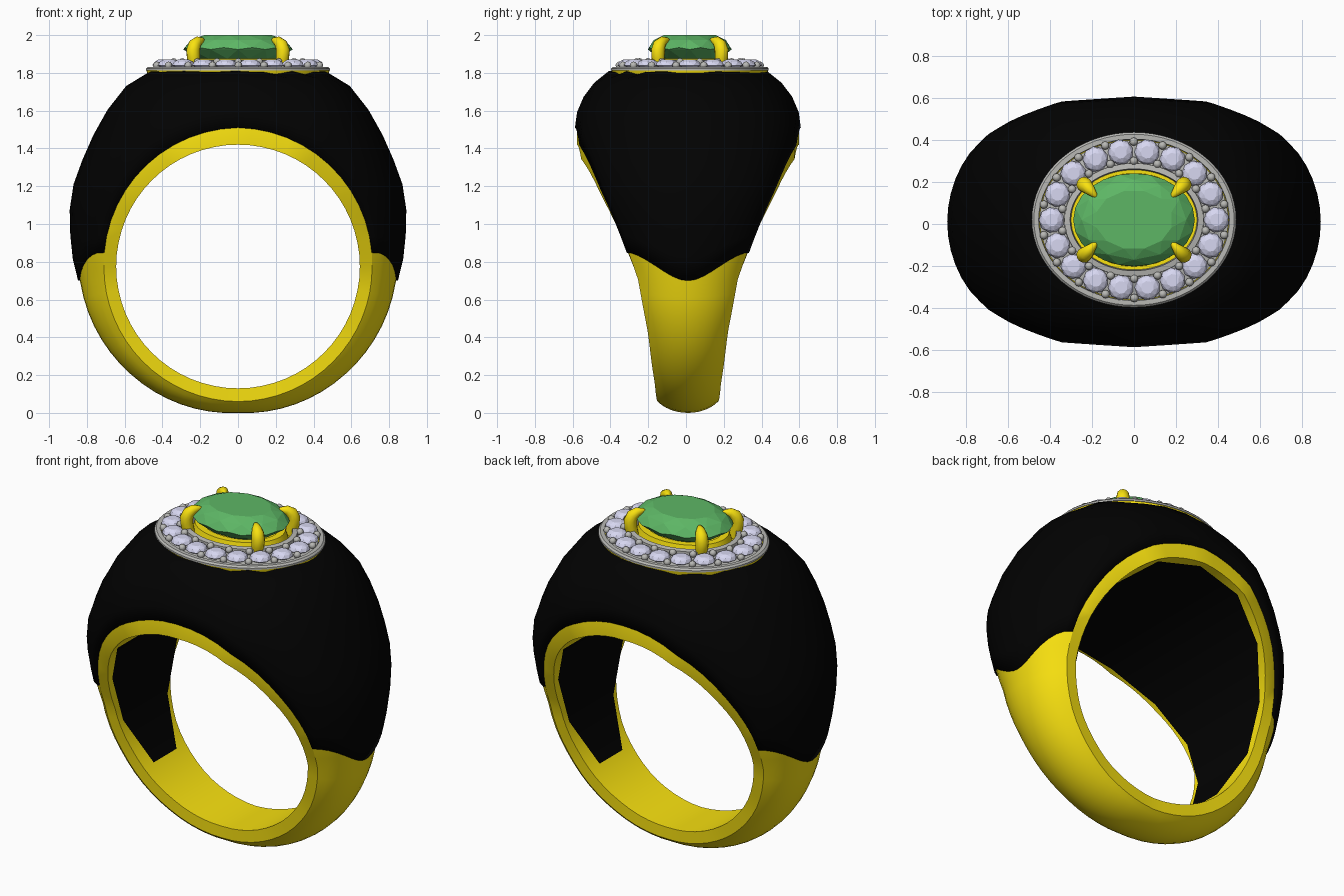
import bpy, bmesh, math
from math import sin, cos, pi, radians, degrees
from mathutils import Vector

if "Cube" in bpy.data.objects:
    bpy.data.objects.remove(bpy.data.objects["Cube"])

ZC, YC, R_IN = 0.775, 0.01, 0.645      # bore centre and radius
A_CROWN = [(-90, .775), (-45, .805), (-5, .84), (10, .89), (24, .955), (38, 1.0),
           (53, 1.085), (63, 1.14), (90, 1.15)]
A_WIDTH = [(-90, .16), (-60, .175), (-30, .21), (-5, .265), (6, .315), (18, .37), (36, .46),
           (62, .565), (90, .588)]
A_EDGE = [(-90, .715), (0, .71), (90, .735)]
A_ROUND = [(-90, .6), (-5, .65), (30, 1), (90, 1)]     # how far the dome curls at its edge


def lerp(table, a):
    for (a0, v0), (a1, v1) in zip(table, table[1:]):
        if a <= a1:
            return v0 + (v1 - v0) * (a - a0) / (a1 - a0)
    return table[-1][1]


def mat(name, rgb):
    m = bpy.data.materials.new(name)
    m.diffuse_color = (*rgb, 1)
    m.use_nodes = True
    m.node_tree.nodes["Principled BSDF"].inputs["Base Color"].default_value = m.diffuse_color
    return m


gold = mat("gold", (.95, .76, .005))
black = mat("black_enamel", (.0005, .0005, .0005))
green = mat("green_stone", (.11, .47, .13))
pale = mat("pale_stone", (.68, .68, .88))
silver = mat("white_metal", (.48, .48, .46))


def finish(bm, name, m, smooth=None):
    bmesh.ops.recalc_face_normals(bm, faces=bm.faces)
    me = bpy.data.meshes.new(name)
    bm.to_mesh(me)
    bm.free()
    ob = bpy.data.objects.new(name, me)
    bpy.context.collection.objects.link(ob)
    me.materials.append(m)
    if smooth:
        bpy.ops.object.select_all(action='DESELECT')
        ob.select_set(True)
        bpy.context.view_layer.objects.active = ob
        bpy.ops.object.shade_smooth_by_angle(angle=radians(smooth))
    return ob


def loft(bm, rows, wrap_u=False, wrap_v=False, cap=False):
    """Skin rows of points; wrap_u closes the list of rows, wrap_v each row."""
    vs = [[bm.verts.new(p) for p in r] for r in rows]
    n, k = len(vs), len(vs[0])
    for i in range(n if wrap_u else n - 1):
        for j in range(k if wrap_v else k - 1):
            a, b = vs[i], vs[(i + 1) % n]
            bm.faces.new((a[j], a[(j + 1) % k], b[(j + 1) % k], b[j]))
    if cap:
        bm.faces.new(vs[0])
        bm.faces.new(vs[-1])


def polar(th, r, y, top=9):
    return (r * cos(th), YC + y, min(ZC + r * sin(th), top))


def crown(th, phi, drop=0):
    """Point on the domed outside of the ring."""
    e = degrees(math.asin(max(-1, min(1, sin(th)))))
    edge = lerp(A_EDGE, e)
    h = max(lerp(A_CROWN, e) - edge - drop, .01)
    k = lerp(A_ROUND, e)
    c0, s0 = cos(k * pi / 2), sin(k * pi / 2)
    return edge + h * (cos(k * phi) - c0) / (1 - c0), lerp(A_WIDTH, e) * sin(k * phi) / s0, e


# gold band: bore, flat sides and domed outside (sunk beneath the enamel)
bm = bmesh.new()
rows = []
for i in range(64):
    th = 2 * pi * i / 64
    row = []
    for j in range(13):
        phi = -pi / 2 + pi * j / 12
        r, y, e = crown(th, phi)
        if e > 12:
            r, y, e = crown(th, phi, .05)
        row.append(polar(th, r, y, 1.77))
    w = lerp(A_WIDTH, e)
    rows.append([polar(th, R_IN, -w)] + row + [polar(th, R_IN, w)])
loft(bm, rows, True, True)
finish(bm, "band", gold, 28)

# black shell over the shoulders and top, with curved lower border
bm = bmesh.new()
rows = []
for i in range(25):
    row = []
    for j in range(17):
        phi = -pi / 2 + pi * j / 16
        a0 = radians(-5 + 11 * sin(phi) ** 2)
        th = a0 + (pi - 2 * a0) * i / 24
        r, y, e = crown(th, phi)
        row.append(polar(th, r, y, 1.80))
    rows.append(row)
loft(bm, rows)
shell = finish(bm, "black_shell", black, 40)
sol = shell.modifiers.new("thickness", 'SOLIDIFY')
sol.thickness, sol.offset = .02, 0

# coarse black lining inside the bore, narrowing at its ends
bm = bmesh.new()
rows = []
for i in range(11):
    th = radians(-40 + 26 * i)
    w = lerp(A_WIDTH, degrees(math.asin(sin(th)))) - (.09 if i in (0, 10) else .035)
    rows.append([polar(th, .642, -w), polar(th, .642, w)])
loft(bm, rows)
finish(bm, "black_lining", black, 40)


def oval(a, b, z, n=64):
    return [(a * cos(2 * pi * i / n), YC + .01 + b * sin(2 * pi * i / n), z) for i in range(n)]


def oval_ring(name, m, profile, closed=True):
    """Profile of (a, b, z) ovals skinned into a ring, or capped into a plate."""
    bm = bmesh.new()
    loft(bm, [oval(*p) for p in profile], closed, True, not closed)
    return finish(bm, name, m, 35)


# oval setting: gold base, white-metal tray and rims, gold gallery
oval_ring("setting_base", gold, [(.475, .405, 1.77), (.484, .414, 1.813)], False)
oval_ring("halo_tray", silver, [(.45, .38, 1.81), (.45, .38, 1.825),
                                (.31, .25, 1.845), (.31, .25, 1.81)])
oval_ring("halo_outer_rim", silver, [(.488, .418, 1.812), (.488, .418, 1.822), (.478, .408, 1.832),
                                     (.455, .385, 1.832), (.452, .382, 1.81)])
oval_ring("halo_inner_rim", silver, [(.335, .272, 1.81), (.332, .27, 1.865),
                                     (.305, .243, 1.87), (.30, .238, 1.81)])
oval_ring("stone_gallery", gold, [(.285, .223, 1.81), (.265, .205, 1.875),
                                  (.225, .165, 1.875), (.225, .165, 1.81)])

# positions evenly spaced along the halo oval
YH, N = YC + .01, 18
HA, HB = .393, .327
fine = [Vector((HA * cos(2 * pi * i / 2000), HB * sin(2 * pi * i / 2000), 0)) for i in range(2001)]
acc = [0]
for p, q in zip(fine, fine[1:]):
    acc.append(acc[-1] + (q - p).length)


def along(f):
    s = (f % 1) * acc[-1]
    return fine[next(i for i, v in enumerate(acc) if v >= s)]


def facet_gem(bm, c, a, b, levels, n):
    """Cut stone: rings of (scale, z), each twisted half a step and joined by hull."""
    vs = []
    for k, (s, z) in enumerate(levels):
        for i in range(n):
            t = 2 * pi * (i + .5 * (k % 2)) / n
            vs.append(bm.verts.new((c[0] + a * s * cos(t), c[1] + b * s * sin(t), c[2] + z)))
    res = bmesh.ops.convex_hull(bm, input=vs)
    junk = [g for g in res["geom_interior"] if isinstance(g, bmesh.types.BMVert)]
    if junk:
        bmesh.ops.delete(bm, geom=junk, context='VERTS')


# small pale stones of the halo
bm = bmesh.new()
for k in range(N):
    p = along(k / N)
    facet_gem(bm, (p.x, YH + p.y, 1.84), .061, .061,
              [(.3, -.025), (1, 0), (.85, .018), (.5, .03)], 9)
finish(bm, "halo_stones", pale)

# grip beads between the stones, inside and outside
bm = bmesh.new()
for k in range(N):
    p = along((k + .5) / N)
    nrm = Vector((p.x / HA ** 2, p.y / HB ** 2, 0)).normalized()
    for d, z in ((.046, 1.84), (-.046, 1.858)):
        ret = bmesh.ops.create_icosphere(bm, subdivisions=2, radius=.02)
        q = p + nrm * d
        bmesh.ops.translate(bm, verts=ret["verts"], vec=(q.x, q.y + YH, z))
finish(bm, "grip_beads", silver, 60)

# central green stone
bm = bmesh.new()
facet_gem(bm, (0, YH, 1.93), .29, .222,
          [(.35, -.10), (.75, -.055), (1, -.006), (1, .004), (.86, .044), (.64, .07)], 12)
finish(bm, "centre_stone", green)

# four claws bending over the stone
PATH = [(.222, .158, 1.82, .03), (.236, .167, 1.88, .035), (.238, .168, 1.92, .037),
        (.229, .16, 1.95, .034), (.21, .142, 1.968, .026), (.188, .118, 1.974, .014),
        (.178, .107, 1.972, .004)]
bm = bmesh.new()
for sx in (-1, 1):
    for sy in (-1, 1):
        pts = [Vector((sx * x, YH + sy * y, z)) for x, y, z, r in PATH]
        side = Vector((-sy * .76, sx * .65, 0)).normalized()
        rows = []
        for i, p in enumerate(pts):
            tan = (pts[min(i + 1, 6)] - pts[max(i - 1, 0)]).normalized()
            side_i = (side - tan * side.dot(tan)).normalized()
            up = tan.cross(side_i)
            rows.append([p + PATH[i][3] * (side_i * cos(2 * pi * j / 12) + up * sin(2 * pi * j / 12))
                         for j in range(12)])
        loft(bm, rows, False, True, True)
finish(bm, "claws", gold, 50)
